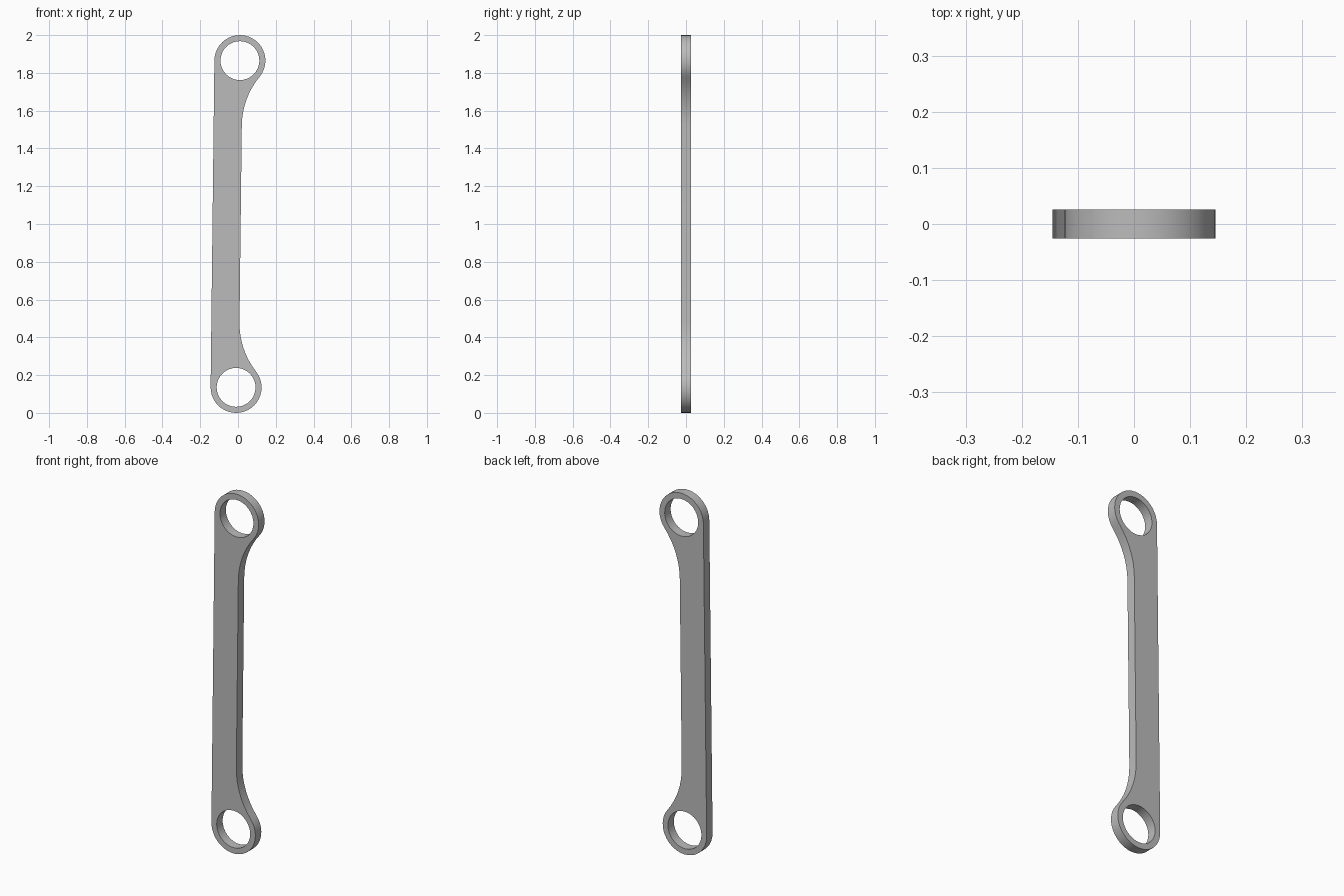
import bpy
import bmesh
from math import sin, cos, acos, radians, tau, pi
from mathutils import Matrix, Vector

cube = bpy.data.objects.get("Cube")
if cube:
    bpy.data.objects.remove(cube, do_unlink=True)

HALF_SPAN = 0.865     # middle of the link to each eye centre
EYE_R = 0.135         # outer radius of the eyes
HOLE_R = 0.103
INNER_EDGE = 0.014    # x of the bar's inner edge
FILLET_R = 0.41
HALF_DEPTH = 0.026
TILT = 0.0116


def arc(cx, cz, r, start, end, steps):
    """Points along an arc in the xz plane, both ends included."""
    angles = [start + (end - start) * i / steps for i in range(steps + 1)]
    return [Vector((cx + r * cos(a), -HALF_DEPTH, cz + r * sin(a))) for a in angles]


def add_loop(bm, points):
    verts = [bm.verts.new(p) for p in points]
    return [bm.edges.new((v, verts[i - 1])) for i, v in enumerate(verts)]


# Lower half of the outline: round eye, then concave fillet into the bar
meet = acos((INNER_EDGE + FILLET_R) / (EYE_R + FILLET_R))
fillet_z = -HALF_SPAN + (EYE_R + FILLET_R) * sin(meet)
lower = arc(0, -HALF_SPAN, EYE_R, pi, tau + meet, 24)
lower += arc(INNER_EDGE + FILLET_R, fillet_z, FILLET_R, pi + meet, pi, 8)[1:]
upper = [Vector((p.x, p.y, -p.z)) for p in reversed(lower)]

# Flat plate with two holes, extruded to its depth
bm = bmesh.new()
edges = add_loop(bm, lower + upper)
for side in (-1, 1):
    edges += add_loop(bm, arc(0, side * HALF_SPAN, HOLE_R, 0, tau, 32)[:-1])
bmesh.ops.triangle_fill(bm, use_beauty=True, edges=edges, normal=(0, -1, 0))
bmesh.ops.dissolve_limit(bm, angle_limit=radians(1), verts=[], edges=bm.edges[:])
plate = bmesh.ops.extrude_face_region(bm, geom=bm.faces[:], use_keep_orig=True)
back = [g for g in plate["geom"] if isinstance(g, bmesh.types.BMVert)]
bmesh.ops.translate(bm, verts=back, vec=(0, 2 * HALF_DEPTH, 0))
bmesh.ops.recalc_face_normals(bm, faces=bm.faces[:])

# Lean the link slightly and stand it on the ground
bmesh.ops.transform(bm, matrix=Matrix.Rotation(TILT, 4, "Y"), verts=bm.verts[:])
bmesh.ops.translate(bm, verts=bm.verts[:], vec=(0, 0, HALF_SPAN + EYE_R))

mesh = bpy.data.meshes.new("link_arm")
bm.to_mesh(mesh)
bm.free()
link = bpy.data.objects.new("link_arm", mesh)
bpy.context.collection.objects.link(link)

# Plain grey metal
grey = bpy.data.materials.new("plain_grey")
grey.use_nodes = True
colour = (0.5, 0.5, 0.5, 1)
grey.diffuse_color = colour
grey.node_tree.nodes["Principled BSDF"].inputs["Base Color"].default_value = colour
mesh.materials.append(grey)

# Smooth rims with crisp outer edges
bpy.ops.object.select_all(action="DESELECT")
link.select_set(True)
bpy.context.view_layer.objects.active = link
bpy.ops.object.shade_smooth_by_angle(angle=radians(30))
